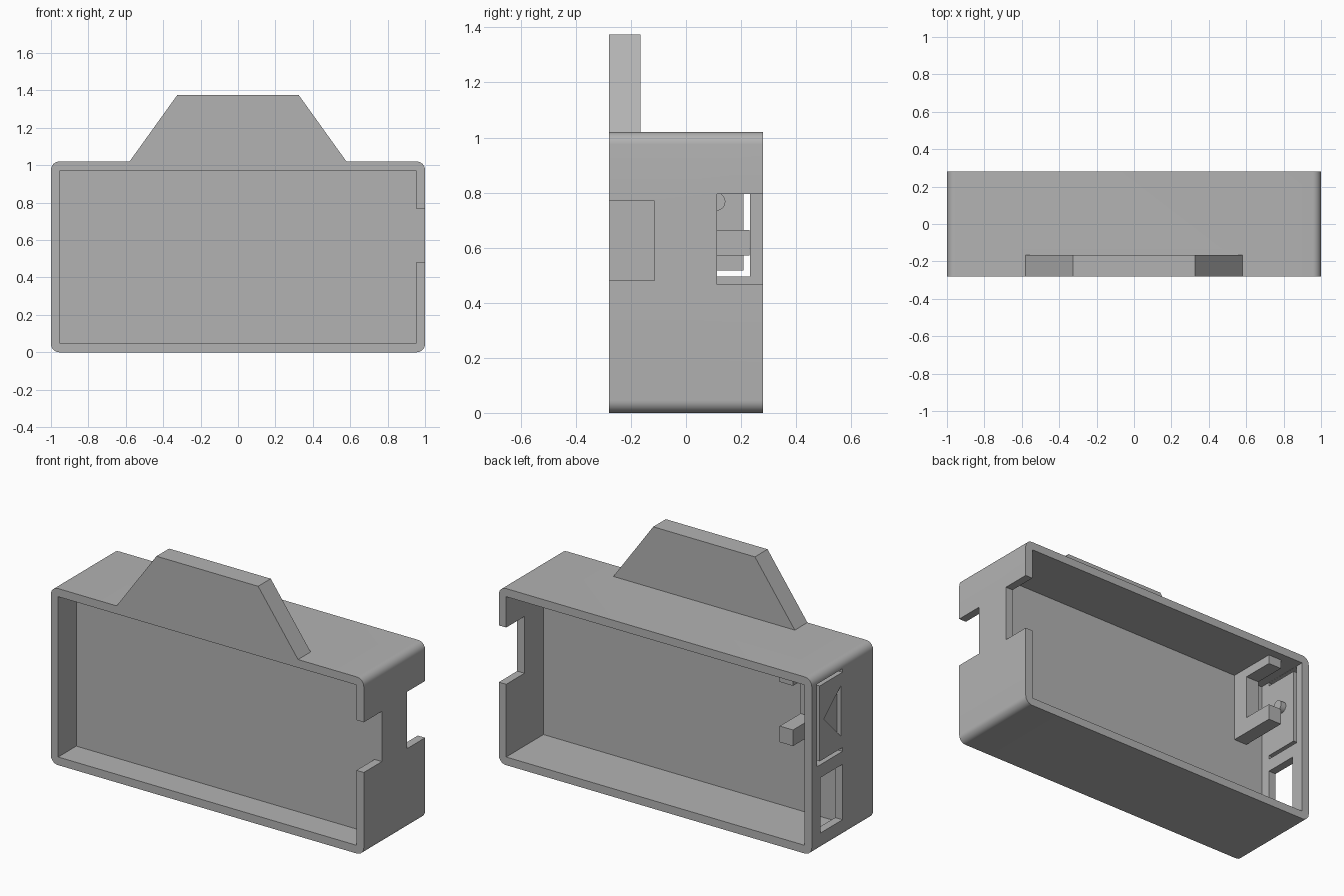
import bpy, bmesh, math

cube = bpy.data.objects.get("Cube")
if cube:
    bpy.data.objects.remove(cube, do_unlink=True)

grey = bpy.data.materials.new("plain grey")
grey.use_nodes = True
COLOUR = (0.45, 0.45, 0.45, 1)
grey.diffuse_color = COLOUR
grey.node_tree.nodes["Principled BSDF"].inputs["Base Color"].default_value = COLOUR


def prism(name, outline, axis, start, end):
    """Extrude a closed 2D outline along x (outline in y, z) or y (outline in x, z)."""
    def place(a, b, t):
        return (t, a, b) if axis == "x" else (a, t, b)
    bm = bmesh.new()
    base = bm.faces.new([bm.verts.new(place(a, b, start)) for a, b in outline])
    grown = bmesh.ops.extrude_face_region(bm, geom=[base])["geom"]
    shift = place(0, 0, end - start)
    bmesh.ops.translate(bm, vec=shift, verts=[g for g in grown if isinstance(g, bmesh.types.BMVert)])
    bmesh.ops.recalc_face_normals(bm, faces=bm.faces)
    mesh = bpy.data.meshes.new(name)
    bm.to_mesh(mesh)
    bm.free()
    mesh.materials.append(grey)
    obj = bpy.data.objects.new(name, mesh)
    bpy.context.collection.objects.link(obj)
    return obj


def box(name, x, y, z):
    return prism(name, [(x[0], z[0]), (x[1], z[0]), (x[1], z[1]), (x[0], z[1])], "y", *y)


def activate(obj):
    bpy.ops.object.select_all(action="DESELECT")
    obj.select_set(True)
    bpy.context.view_layer.objects.active = obj


def combine(obj, other, operation="DIFFERENCE"):
    mod = obj.modifiers.new("combine", "BOOLEAN")
    mod.operation, mod.solver, mod.object = operation, "EXACT", other
    activate(obj)
    bpy.ops.object.modifier_apply(modifier=mod.name)
    bpy.data.objects.remove(other, do_unlink=True)


DEPTH, HEIGHT, WALL, RADIUS = 0.28, 1.02, 0.047, 0.045
TOP = HEIGHT - WALL
INSIDE = 1 - WALL

# Rounded outer shell
outline = []
for cx, cz, first in ((1, 1, 0), (-1, 1, 90), (-1, 0, 180), (1, 0, 270)):
    for step in range(9):
        a = math.radians(first + step * 90 / 8)
        z = HEIGHT - RADIUS if cz else RADIUS
        outline.append((cx * (1 - RADIUS) + RADIUS * math.cos(a), z + RADIUS * math.sin(a)))
shell = prism("case_shell", outline, "y", -DEPTH, DEPTH)

# Front and back recesses either side of the dividing wall
FRONT_FLOOR, BACK_FLOOR = -0.115, -0.06
combine(shell, box("front_recess", (-INSIDE, INSIDE), (-0.4, FRONT_FLOOR), (WALL, TOP)))
combine(shell, box("back_recess", (-INSIDE, INSIDE), (BACK_FLOOR, 0.4), (WALL, TOP)))

# Notches in the +x wall
combine(shell, box("front_notch", (0.9, 1.1), (-0.4, FRONT_FLOOR), (0.48, 0.77)))
combine(shell, box("back_notch", (0.9, 1.1), (0.113, 0.4), (0.467, 0.795)))

# Window and the slot around the spring button in the -x wall
combine(shell, box("side_window", (-1.1, -0.9), (0, 0.2), (0.1, 0.42)))
slot = [(0, 0.495), (0.232, 0.495), (0.232, 0.972), (0, 0.972),
        (0, 0.952), (0.208, 0.952), (0.208, 0.517), (0, 0.517)]
combine(shell, prism("button_slot", slot, "x", -1.1, -0.9))

# Engraved arrow on the button
arrow = [(0.015, 0.88), (0.015, 0.59), (0.17, 0.745)]
combine(shell, prism("button_arrow", arrow, "x", -1.1, -0.975))

# Tab on the top edge
tab = prism("top_tab", [(-0.58, HEIGHT), (-0.58, 1.0), (0.58, 1.0), (0.58, HEIGHT),
                        (0.325, 1.375), (-0.325, 1.375)], "y", -DEPTH, -0.165)
combine(shell, tab, "UNION")

# C-shaped switch bracket in the back recess
bracket = [(-0.08, 0.572), (0.23, 0.572), (0.23, 0.665), (0.04, 0.665),
           (0.04, 0.92), (0.23, 0.92), (0.23, 0.985), (-0.08, 0.985)]
combine(shell, prism("switch_bracket", bracket, "x", -0.845, -0.76), "UNION")

# Round nub on the inside of the button
nub = [(0.11 + 0.033 * math.cos(i * math.tau / 24), 0.767 + 0.033 * math.sin(i * math.tau / 24))
       for i in range(24)]
combine(shell, prism("button_nub", nub, "x", -0.97, -0.92), "UNION")

activate(shell)
bpy.ops.object.shade_smooth_by_angle(angle=math.radians(30))
